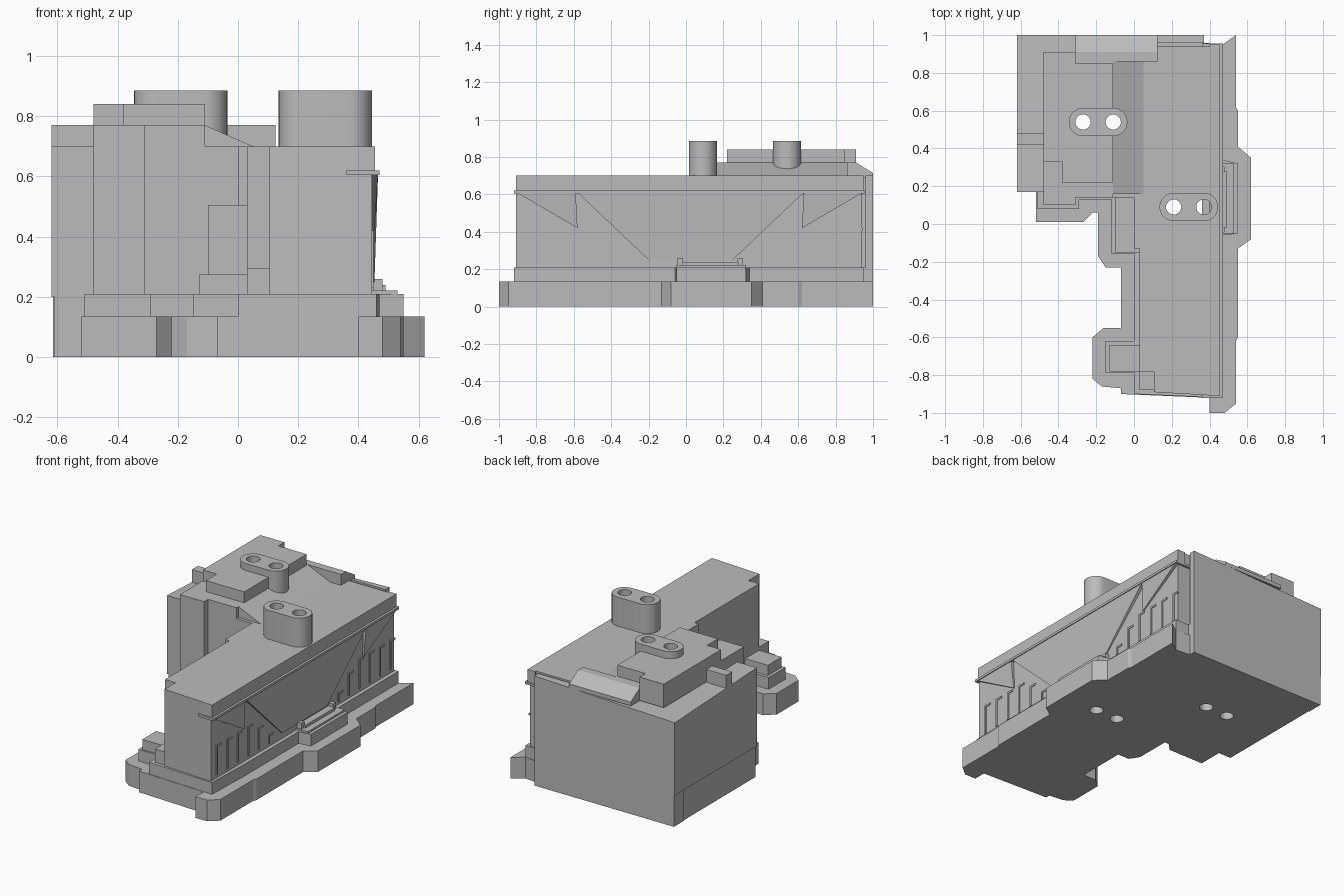
import bpy, bmesh, math
from mathutils import Vector

cube = bpy.data.objects.get("Cube")
if cube:
    bpy.data.objects.remove(cube)

grey = bpy.data.materials.new("plain grey")
grey.use_nodes = True
COLOUR = (0.5, 0.5, 0.5, 1)
grey.diffuse_color = COLOUR
grey.node_tree.nodes["Principled BSDF"].inputs["Base Color"].default_value = COLOUR


def prism(name, pts, lo, hi, axis="z"):
    """Extrude a flat outline along an axis: z takes (x, y), x takes (y, z), y takes (x, z)."""
    place = {"z": lambda a, b, c: (a, b, c), "x": lambda a, b, c: (c, a, b),
             "y": lambda a, b, c: (a, c, b)}[axis]
    bm = bmesh.new()
    face = bm.faces.new([bm.verts.new(place(a, b, lo)) for a, b in pts])
    shift = Vector(place(0, 0, hi - lo))
    out = bmesh.ops.extrude_face_region(bm, geom=[face])
    bmesh.ops.translate(bm, vec=shift, verts=[v for v in out["geom"] if isinstance(v, bmesh.types.BMVert)])
    bmesh.ops.recalc_face_normals(bm, faces=bm.faces)
    mesh = bpy.data.meshes.new(name)
    bm.to_mesh(mesh)
    bm.free()
    mesh.materials.append(grey)
    obj = bpy.data.objects.new(name, mesh)
    bpy.context.collection.objects.link(obj)
    return obj


def box(name, x0, x1, y0, y1, z0, z1):
    return prism(name, [(x0, y0), (x1, y0), (x1, y1), (x0, y1)], z0, z1)


def stadium(cx, cy, half, r, n=16):
    pts = []
    for side in (1, -1):
        for i in range(n + 1):
            a = math.pi * (i / n - 0.5)
            pts.append((cx + side * (half + r * math.cos(a)), cy + side * r * math.sin(a)))
    return pts


# Stepped base
foot = prism("base_foot", [
    (-.61, 1), (-.61, .17), (-.52, .17), (-.52, .01), (-.27, .01), (-.22, .06), (-.19, .06),
    (-.19, -.17), (-.15, -.23), (-.07, -.23), (-.07, -.55), (-.16, -.55), (-.22, -.6),
    (-.22, -.82), (-.17, -.86), (-.07, -.87), (-.07, -.9), (.4, -.92), (.4, -1), (.48, -1),
    (.54, -.95), (.54, -.62), (.55, -.6), (.55, -.13), (.62, -.08), (.62, .35), (.55, .41),
    (.55, .6), (.54, .62), (.54, 1), (.47, .95), (.37, .96), (.37, 1)], 0, .135)
step = prism("base_step", [
    (-.61, .99), (-.61, .17), (-.51, .17), (-.51, .08), (-.29, .08), (-.29, .13), (-.12, .13),
    (-.12, -.16), (0, -.16), (0, -.62), (-.15, -.62), (-.15, -.79), (0, -.79), (0, -.9),
    (.46, -.92), (.47, -.6), (.47, -.06), (.55, -.05), (.55, .32), (.47, .34), (.47, .95),
    (.37, .95), (.37, .99)], .135, .21)

# Rear hall, with the long hall running to the front
rear = prism("rear_hall", [
    (-.62, 1), (-.62, .17), (-.48, .17), (-.48, .1), (-.31, .1), (-.31, .14), (0, .14),
    (.03, .14), (.03, .96), (.37, .96), (.37, 1)], .2, .70)
back_wall = box("rear_lower_wall", -.615, .37, .9, 1, 0, .21)
hall = prism("long_hall", [
    (0, .2), (0, -.13), (.03, -.13), (.03, -.78), (.105, -.78), (.105, -.89), (.445, -.91),
    (.445, .94), (0, .94)], .2, .70)
box("hall_corner_step", .03, .11, -.88, -.77, .2, .295)
box("side_annex", -.1, .03, -.15, .15, .2, .505)
box("side_porch", -.13, .04, -.78, -.64, .2, .275)

# Sloped rear corner of the hall roof
for v in rear.data.vertices:
    if v.co.z > .6 and v.co.x < -.6 and v.co.y > .9:
        v.co.z = .665

# Raised roof with sloping right side and back
roof = prism("raised_roof", [(-.48, .69), (-.48, .77), (-.11, .77), (.05, .70), (.05, .69)],
             .16, .86, "y")
box("roof_front_edge", -.48, -.31, .1, .17, .69, .77)
box("roof_front_strip", -.31, -.11, .14, .17, .69, .77)
prism("rear_roof_wedge", [(.86, .69), (.86, .77), (.91, .77), (1, .715), (1, .69)],
      -.31, .125, "x")
box("rear_roof_block", -.48, -.31, .85, .91, .69, .77)
box("roof_side_vent", -.62, -.47, .42, .48, .66, .77)
slab = prism("roof_slab", [
    (-.48, .91), (-.31, .91), (-.31, .85), (-.11, .85), (-.11, .22), (-.38, .22),
    (-.38, .33), (-.48, .33)], .76, .84)

# Chimneys
chimneys = [prism("front_chimney", stadium(.29, .09, .08, .075), .69, .885),
            prism("rear_chimney", stadium(-.19, .54, .08, .075), .69, .885)]

# Right facade: upper band, ledge and leaning panels
box("facade_band", .40, .455, -.91, .95, .62, .70)
box("facade_ledge", .36, .47, -.92, .955, .605, .62)


def leaning_panel(name, pts):
    """Plate on the facade whose top edge stands out further than its foot."""
    obj = prism(name, pts, .44, .453, "x")
    for v in obj.data.vertices:
        if v.co.x > .45 and v.co.z > .6:
            v.co.x = .465


leaning_panel("centre_panel", [(-.58, .61), (.63, .61), (.25, .25), (-.2, .25)])
for side, name in ((-1, "front"), (1, "rear")):
    at = lambda d: .02 + side * d
    leaning_panel(name + "_canopy", [(at(.61), .61), (at(.925), .61), (at(.6), .42)])
    # Hooked window bars under the slope of the panel
    for i in range(6):
        d = .35 + i * .105
        top = min(.42, .23 + (d - .28) * .8)
        y = at(d)
        prism(f"{name}_window_bar_{i}", [
            (y, .23), (y, top), (y + .05, top), (y + .05, top - .012),
            (y + .012, top - .012), (y + .012, .23)], .44, .45, "x")

# Entrance balcony on the bulge
box("balcony_floor", .44, .53, -.05, .32, .2, .222)
box("balcony_block", .44, .49, -.02, .28, .2, .24)
for y in (-.045, .275):
    box("balcony_post", .45, .48, y, y + .03, .2, .26)

# Vertical bores through chimneys and building
cutters = []
for cx, cy in ((.29, .09), (-.19, .54)):
    for dx in (-.08, .08):
        cutters.append(prism("bore_cutter", stadium(cx + dx, cy, 0.0005, .04, 12), -.1, 1))
for obj in [foot, step, rear, hall, roof, slab] + chimneys:
    bpy.context.view_layer.objects.active = obj
    for c in cutters:
        mod = obj.modifiers.new("bore", "BOOLEAN")
        mod.operation = "DIFFERENCE"
        mod.solver = "EXACT"
        mod.object = c
        bpy.ops.object.modifier_apply(modifier=mod.name)
for c in cutters:
    bpy.data.objects.remove(c)

# Smooth round chimneys
bpy.ops.object.select_all(action="DESELECT")
for c in chimneys:
    c.select_set(True)
bpy.context.view_layer.objects.active = chimneys[0]
bpy.ops.object.shade_smooth_by_angle(angle=math.radians(35))
